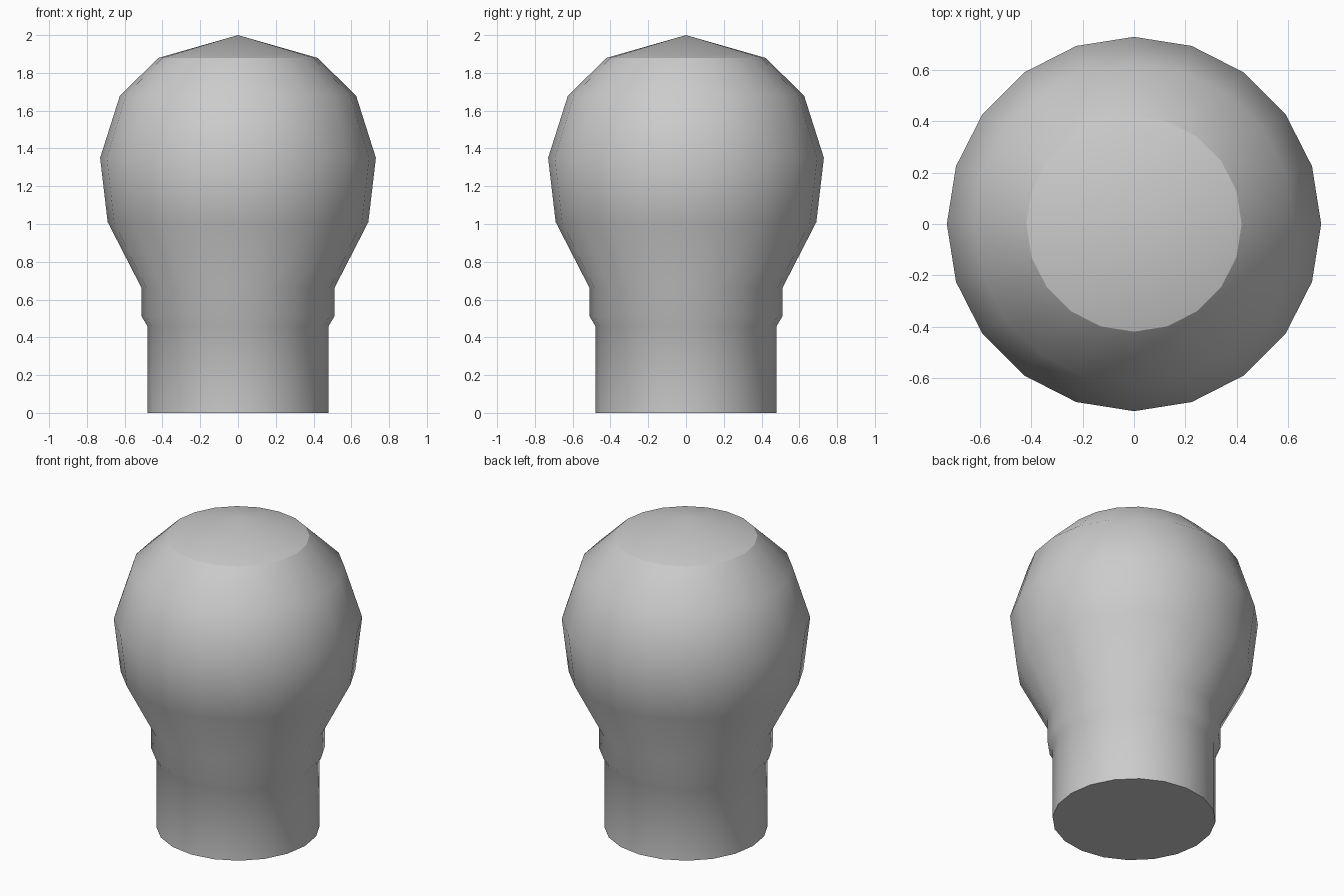
import bpy, bmesh, math

if "Cube" in bpy.data.objects:
    bpy.data.objects.remove(bpy.data.objects["Cube"])

SIDES = 20
# Profile of the bulb (radius, height), from base up to the shoulder ring
PROFILE = [(0.48, 0.0), (0.48, 0.46), (0.51, 0.51), (0.51, 0.66),
           (0.69, 1.01), (0.73, 1.35), (0.625, 1.68), (0.42, 1.88)]
TIP = 2.0


def ring(bm, r, z):
    return [bm.verts.new((r * math.cos(2 * math.pi * i / SIDES),
                          r * math.sin(2 * math.pi * i / SIDES), z))
            for i in range(SIDES)]


bm = bmesh.new()
rings = [ring(bm, r, z) for r, z in PROFILE]

# Lathed walls
for low, high in zip(rings, rings[1:]):
    for i in range(SIDES):
        j = (i + 1) % SIDES
        bm.faces.new((low[i], low[j], high[j], high[i]))

# Flat underside and shallow cone on top
bm.faces.new(rings[0][::-1])
tip = bm.verts.new((0, 0, TIP))
for i in range(SIDES):
    bm.faces.new((rings[-1][i], rings[-1][(i + 1) % SIDES], tip))

# Smooth everywhere except the base rim and the crown edge
for f in bm.faces:
    f.smooth = True
for loop in (rings[0], rings[-1]):
    for i in range(SIDES):
        bm.edges.get((loop[i], loop[(i + 1) % SIDES])).smooth = False

mesh = bpy.data.meshes.new("light_bulb")
bm.to_mesh(mesh)
bm.free()
bpy.context.collection.objects.link(bpy.data.objects.new("light_bulb", mesh))
